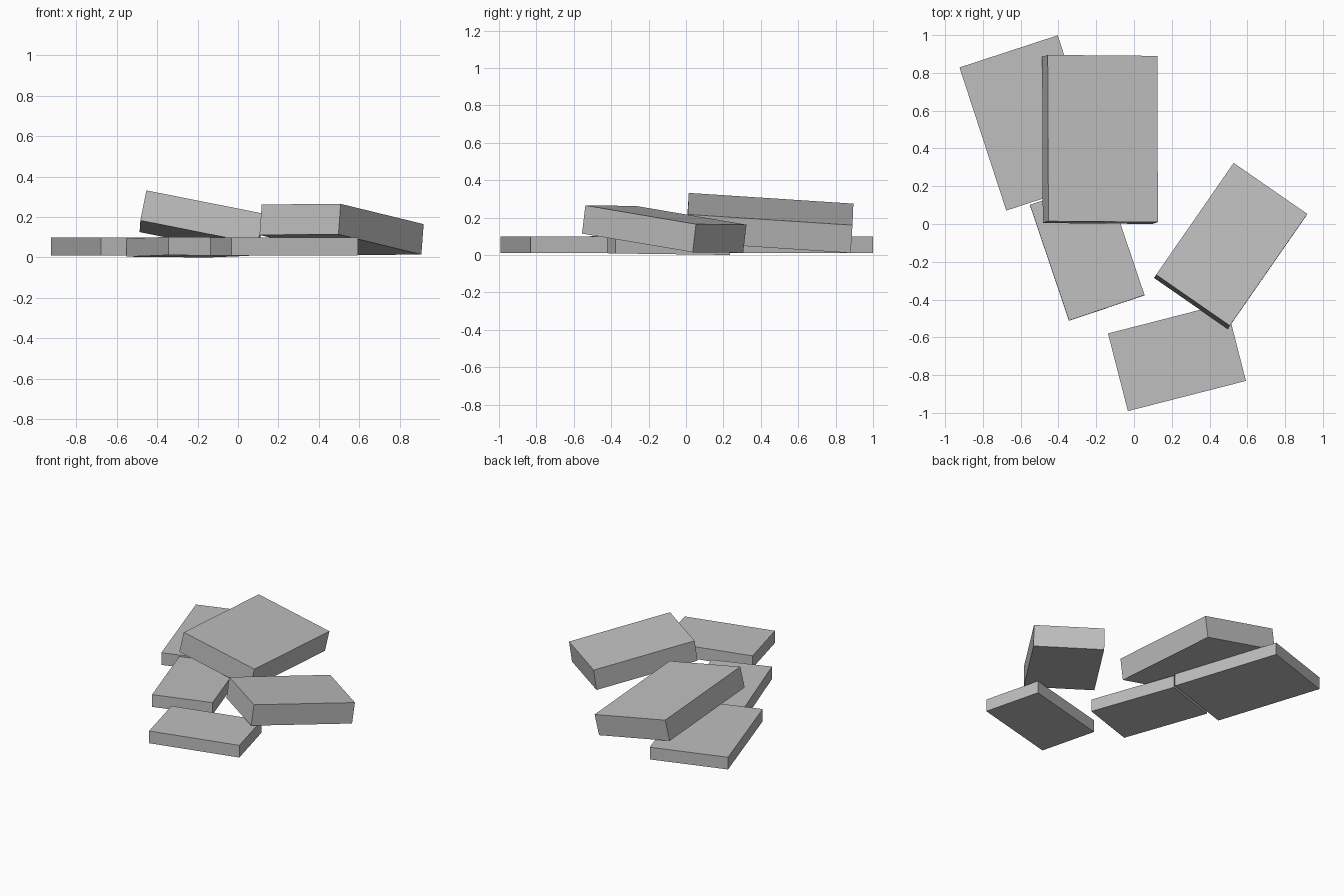
import bpy
import bmesh
from mathutils import Matrix, Vector

# Remove the default cube
cube = bpy.data.objects.get("Cube")
if cube:
    bpy.data.objects.remove(cube, do_unlink=True)

# Single plain stone colour
stone = bpy.data.materials.new("stone_grey")
stone.use_nodes = True
GREY = (0.52, 0.52, 0.52, 1.0)
stone.diffuse_color = GREY
stone.node_tree.nodes["Principled BSDF"].inputs["Base Color"].default_value = GREY


def slab(name, corner, width, length, thickness):
    """Box hung below a top corner, with width and length given as edge vectors."""
    u, v = Vector(width), Vector(length)
    x = u.normalized()
    z = x.cross(v).normalized()
    y = z.cross(x)
    centre = Vector(corner) + (u + v - z * thickness) / 2
    size = Matrix.Diagonal((u.length, v.length, thickness, 1))

    mesh = bpy.data.meshes.new(name)
    bm = bmesh.new()
    bmesh.ops.create_cube(bm, size=1, matrix=size)
    bm.to_mesh(mesh)
    bm.free()
    mesh.materials.append(stone)

    obj = bpy.data.objects.new(name, mesh)
    turn = Matrix((x, y, z)).transposed().to_4x4()
    obj.matrix_world = Matrix.Translation(centre) @ turn
    bpy.context.collection.objects.link(obj)
    return obj


# Thin slabs lying on the ground
slab("back_flat_slab", (-0.68, 0.07, 0.10), (0.52, 0.17, 0), (-0.24, 0.76, 0), 0.09)
slab("middle_flat_slab", (-0.34, -0.51, 0.102), (0.40, 0.135, -0.004), (-0.215, 0.61, -0.008), 0.09)
slab("front_flat_slab", (-0.03, -0.99, 0.10), (0.625, 0.16, 0), (-0.11, 0.41, 0), 0.09)

# Thick slabs leaning on the thin ones
slab("back_leaning_slab", (-0.455, 0.015, 0.332), (0.58, -0.005, -0.115), (0, 0.88, -0.058), 0.152)
slab("front_leaning_slab", (0.12, -0.27, 0.262), (0.39, -0.27, 0.003), (0.405, 0.595, -0.10), 0.152)
